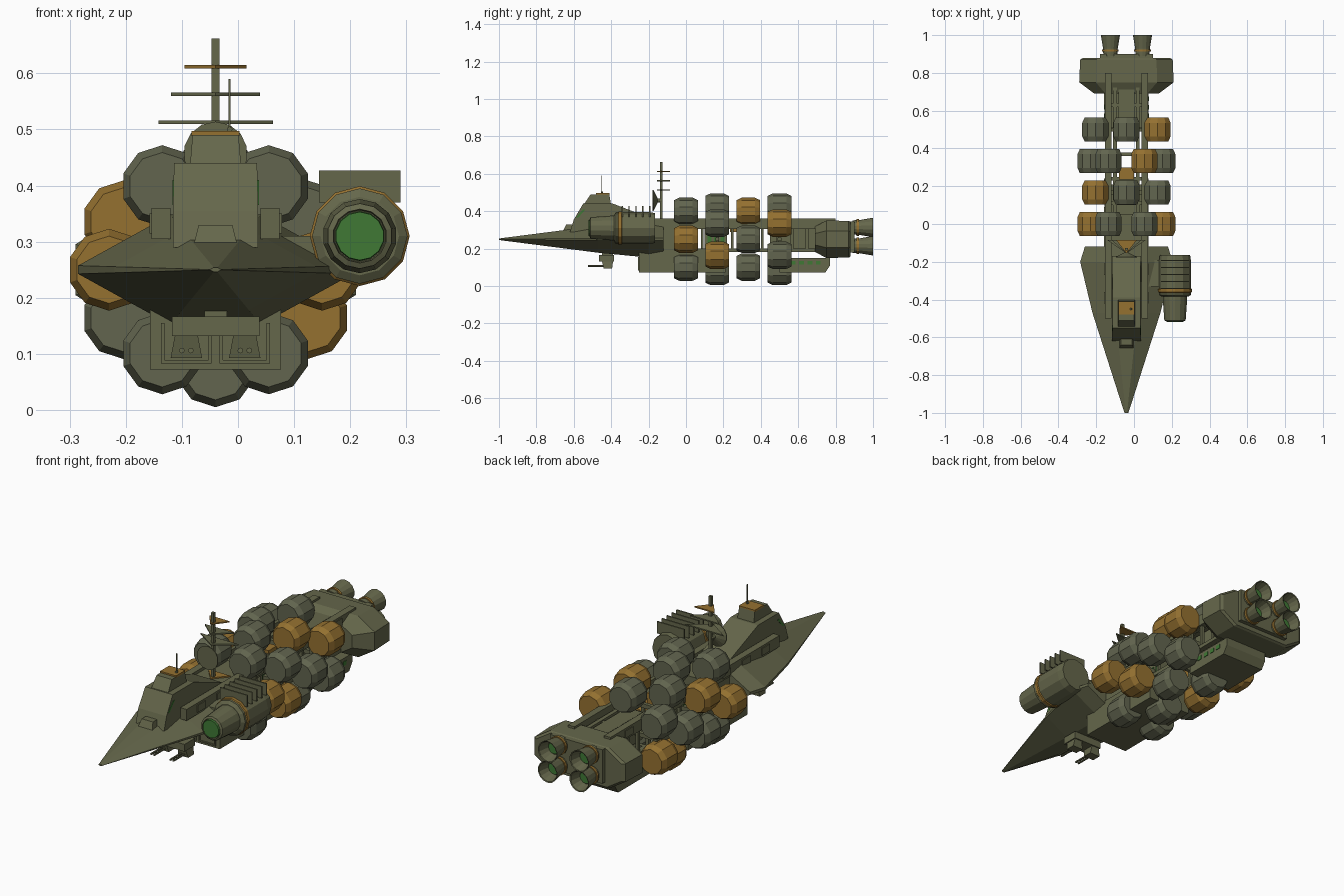
import bpy, bmesh, math

if "Cube" in bpy.data.objects:
    bpy.data.objects.remove(bpy.data.objects["Cube"])

CENTRE_X = -.04  # every x below is measured from the ship's centreline
AXIS_Z = .25
SIDES = (-1, 1)


def material(name, red, green, blue):
    made = bpy.data.materials.new(name)
    made.use_nodes = True
    made.diffuse_color = (red, green, blue, 1)
    shader = made.node_tree.nodes["Principled BSDF"]
    shader.inputs["Base Color"].default_value = made.diffuse_color
    return made


OLIVE = material("olive hull", .13, .135, .07)
DRAB = material("drab tank", .122, .13, .078)
OCHRE = material("ochre", .3, .165, .03)
GREEN = material("green glow", .05, .19, .035)


def loft(name, rings, paint=OLIVE):
    """Skin equal-length rings of points and close both ends."""
    bm = bmesh.new()
    loops = [[bm.verts.new((x + CENTRE_X, y, z)) for x, y, z in ring] for ring in rings]
    for near, far in zip(loops, loops[1:]):
        for i in range(len(near)):
            bm.faces.new((near[i - 1], near[i], far[i], far[i - 1]))
    bm.faces.new(loops[0])
    bm.faces.new(loops[-1])
    bmesh.ops.recalc_face_normals(bm, faces=bm.faces)
    mesh = bpy.data.meshes.new(name)
    bm.to_mesh(mesh)
    bm.free()
    mesh.materials.append(paint)
    part = bpy.data.objects.new(name, mesh)
    bpy.context.collection.objects.link(part)


def tower(name, levels, x=0, paint=OLIVE):
    """Stack rectangles given as height, half width, front and back."""
    loft(name, [[(x - half, front, z), (x + half, front, z), (x + half, back, z),
                 (x - half, back, z)] for z, half, front, back in levels], paint)


def box(name, half, front, back, low, high, x=0, paint=OLIVE):
    tower(name, [(z, half, front, back) for z in (low, high)], x, paint)


def box_pair(name, half, front, back, low, high, x, paint=OLIVE):
    for side in SIDES:
        box(name, half, front, back, low, high, side * x, paint)


def lathe(name, x, z, profile, paint=OLIVE, sides=14):
    """Turn a profile of y and radius round an axis along y."""
    angles = [math.pi / 2 + math.tau * i / sides for i in range(sides)]
    loft(name, [[(x + radius * math.cos(a), y, z + radius * math.sin(a)) for a in angles]
                for y, radius in profile], paint)


def octagon_body(name, stations, flat, edge):
    """Loft octagons whose height, flat top and side edge scale with half width."""
    rings = []
    for y, w in stations:
        quarter = [(w * flat, w * .4), (w, w * edge)]
        half = quarter + [(x, -z) for x, z in reversed(quarter)]
        outline = half + [(-x, z) for x, z in reversed(half)]
        rings.append([(x, y, AXIS_Z + z) for x, z in outline])
    loft(name, rings)


def along(start, step, count):
    return [start + step * i for i in range(count)]


# Arrowhead hull and engine block
octagon_body("hull", [(-1, .01), (-.97, .02), (-.47, .18), (-.2, .245), (-.12, .22)],
             flat=.33, edge=.03)
octagon_body("engine_block", [(.69, .17), (.75, .25), (.87, .245), (.88, .23)],
             flat=.65, edge=.18)
box("engine_plate", .14, .87, .9, .18, .345)

# Command tower
tower("bridge_base", [(.29, .076, -.62, -.17), (.355, .076, -.6, -.17),
                      (.44, .074, -.55, -.39)])
tower("bridge_top", [(.43, .046, -.55, -.4), (.49, .041, -.51, -.41)])
box("bridge_roof", .043, -.48, -.41, .488, .497, paint=OCHRE)
tower("bridge_step", [(.29, .04, -.66, -.6), (.33, .03, -.64, -.6)])
lathe("bridge_antenna_foot", .025, .5, [(-.455, .005), (-.445, .005)])
box("bridge_antenna", .002, -.452, -.448, .49, .59, x=.025)
for side in SIDES:
    # Slanted side windows of the bridge
    loft("bridge_window", [[(side * x, y + lean, z) for y, z, lean in
                            ((-.59, .365, 0), (-.59, .365, .013),
                             (-.55, .41, .013), (-.55, .41, 0))]
                           for x in (.072, .077)], GREEN)

# Deck spine, side rails and open truss
RAIL_X = .097
box("fore_spine", .11, -.22, .05, .19, .345)
box_pair("upper_rail", .017, -.5, .8, .305, .36, RAIL_X)
box_pair("inner_rail", .01, 0, .8, .31, .335, x=.06)
box_pair("lower_rail", .014, 0, .75, .182, .2, RAIL_X)
for y in along(-.42, .15, count=8):
    box_pair("rail_locker", .006, y, y + .06, .315, .35, x=.112)
for y in along(.08, .08, count=9):
    box_pair("truss_post", .008, y, y + .014, .19, .31, RAIL_X)
for y in along(.1, .13, count=5):
    box("upper_crossbar", RAIL_X, y, y + .018, .31, .33)
    box("lower_crossbar", RAIL_X, y, y + .018, .183, .198)
box("cabin_module", .06, .1, .22, .19, .325)
for y in along(.115, .035, count=3):
    box_pair("cabin_window", .003, y, y + .02, .225, .275, x=.061, paint=GREEN)
box("aft_corridor", .042, .45, .72, .2, .33)
box("ochre_hatch", .04, .235, .3, .29, .345, paint=OCHRE)

# Keel holds fore and aft
KEEL = .117
box("fore_keel", KEEL, -.25, .21, .072, .2)
tower("aft_keel", [(.072, KEEL, .5, .745), (.11, KEEL, .5, .77), (.15, KEEL, .5, .77)])
for y in along(.56, .045, count=4):
    box_pair("keel_window", .003, y, y + .025, .115, .135, KEEL, GREEN)

# Framed bay doors on the bow face of the keel
box_pair("bay_sill", .045, -.257, -.25, .083, .089, x=.052)
for x in (.01, .094):
    box_pair("bay_jamb", .003, -.257, -.25, .083, .155, x)

# Chin turret with twin double guns
box("turret_mount", .02, -.45, -.39, .15, .19)
box("turret_plate", .078, -.465, -.385, .132, .167)
for side in SIDES:
    gun_x = side * .052
    tower("gun_body", [(.093, .028, -.44, -.395), (.135, .02, -.45, -.39)], gun_x)
    for offset in (-.008, .008):
        lathe("gun_barrel", gun_x + offset, .106, [(-.525, .005), (-.43, .005)], sides=8)


# Mast with triangular arrays and a dish
def triangle_plate(name, half, z, paint):
    back, tip = -.085, -.155
    loft(name, [[(-half, back, level), (half, back, level), (0, tip, level)]
                for level in (z - .003, z + .003)], paint)


box("mast", .007, -.14, -.126, .34, .662)
triangle_plate("low_array", .102, .513, OLIVE)
triangle_plate("middle_array", .079, .563, OLIVE)
triangle_plate("high_array", .055, .612, OCHRE)
triangle_plate("deck_chevron", .06, .348, OCHRE)
lathe("dish", 0, .457, [(-.178, .057), (-.174, .057), (-.152, .012), (-.13, .008)])

# Side pod with glowing intake and cooling fins
POD = (.257, .31)
lathe("pod_intake", *POD, [(-.5, .046), (-.515, .048), (-.51, .058), (-.4, .066),
                           (-.36, .066)])
lathe("pod_glow", *POD, [(-.52, .043), (-.49, .045)], GREEN)
lathe("pod_ring", *POD, [(-.365, .084), (-.36, .089), (-.345, .089), (-.34, .084)],
      OCHRE, sides=12)
lathe("pod_body", *POD, [(-.385, .07), (-.375, .085), (-.2, .085), (-.165, .08)], sides=12)
for y in along(-.345, .037, count=5):
    box("pod_fin", .073, y, y + .007, .37, .427, x=POD[0])
box("pod_pylon", .06, -.33, -.19, .26, .31, x=.17)

# Barrel tanks in four rings of six, each ring turned half a step
for row in range(4):
    middle = row / 6
    for k in range(6):
        angle = math.pi / 3 * (k + row % 2 / 2)
        lathe("cargo_tank", .19 * math.cos(angle), AXIS_Z + .172 * math.sin(angle),
              [(middle + dy, radius) for dy, radius in
               ((-.063, .06), (-.036, .073), (.036, .073), (.063, .06))],
              DRAB if (k + row) % 3 else OCHRE, sides=10)
    # Spoke tying the ring to the truss
    box_pair("tank_spoke", .06, middle - .01, middle + .01, .24, .26, x=.1)

# Four engine bells
for side in SIDES:
    for level in SIDES:
        spot = (side * .085, .264 + level * .049)
        lathe("nozzle", *spot, [(.89, .038), (.93, .04), (1, .052), (.998, .047),
                                (.945, .034)])
        lathe("nozzle_ring", *spot, [(.912, .045), (.924, .045)], OCHRE)
        lathe("nozzle_glow", *spot, [(.94, .03), (.95, .03)], GREEN)
